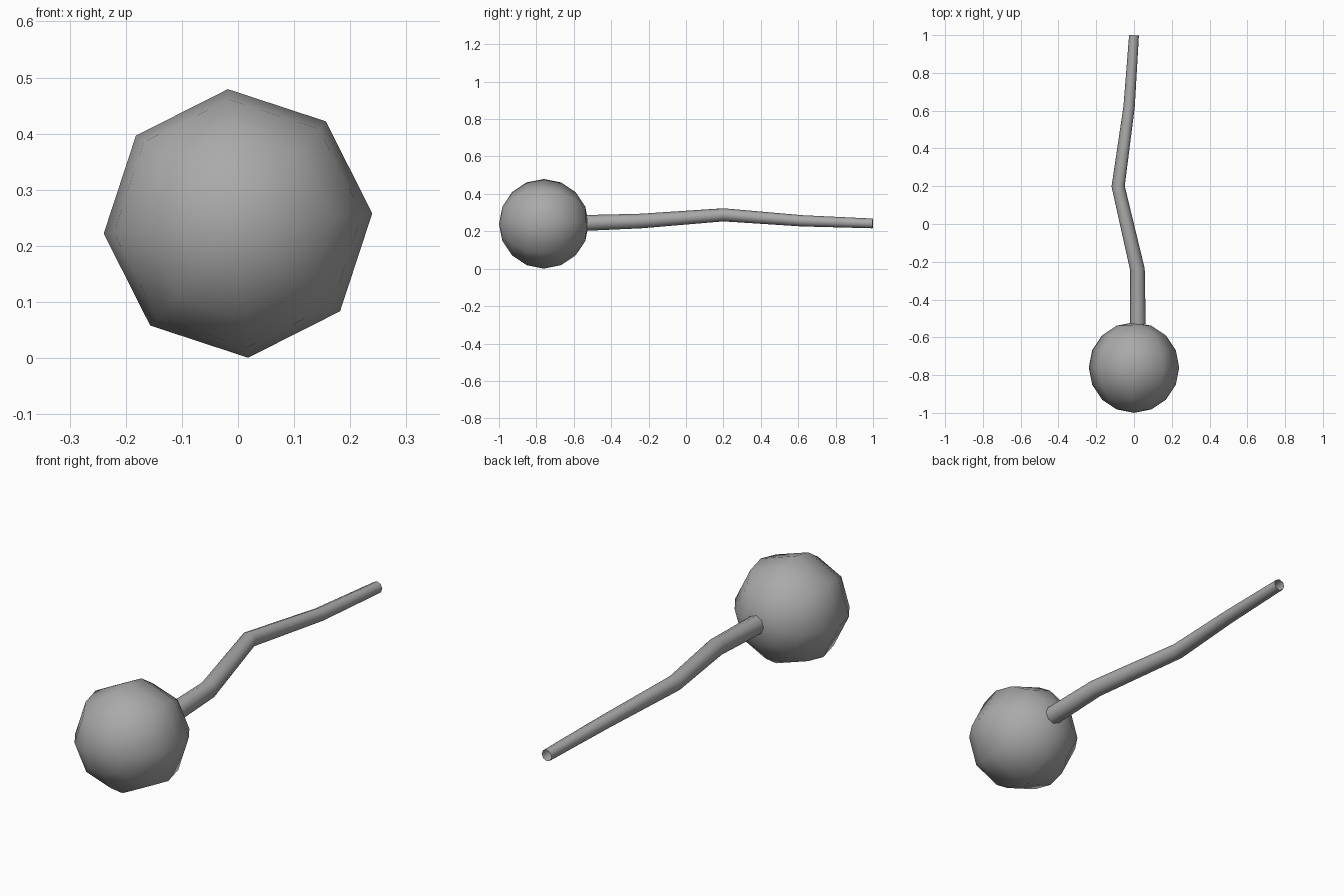
import bpy
import math

cube = bpy.data.objects.get("Cube")
if cube:
    bpy.data.objects.remove(cube, do_unlink=True)

# One plain grey for everything
grey = bpy.data.materials.new("grey")
grey.use_nodes = True
colour = (0.4, 0.4, 0.4, 1)
grey.diffuse_color = colour
grey.node_tree.nodes["Principled BSDF"].inputs["Base Color"].default_value = colour

# Head: low-poly ball with its poles along y
bpy.ops.mesh.primitive_uv_sphere_add(segments=8, ring_count=8, radius=0.24)
head = bpy.context.object
head.name = "round_head"
head.rotation_euler = (math.pi / 2, math.radians(-4.3), 0)
head.location = (0, -0.76, 0.24)
head.data.materials.append(grey)
bpy.ops.object.shade_smooth()

# Tail: open tapering tube along a crooked path (x, y, z, radius)
path = [
    (0.02, -0.53, 0.245, 0.042),
    (0.018, -0.24, 0.255, 0.039),
    (-0.084, 0.2, 0.288, 0.035),
    (-0.026, 0.62, 0.256, 0.030),
    (0, 0.999, 0.242, 0.026),
]
curve = bpy.data.curves.new("tail", "CURVE")
curve.dimensions = "3D"
curve.bevel_depth = 1
curve.bevel_resolution = 2
curve.use_fill_caps = False
spline = curve.splines.new("POLY")
spline.points.add(len(path) - 1)
for point, (x, y, z, radius) in zip(spline.points, path):
    point.co = (x, y, z, 1)
    point.radius = radius
tail = bpy.data.objects.new("tail", curve)
bpy.context.collection.objects.link(tail)
curve.materials.append(grey)

# Turn the tube into a smooth mesh
bpy.ops.object.select_all(action="DESELECT")
tail.select_set(True)
bpy.context.view_layer.objects.active = tail
bpy.ops.object.convert(target="MESH")
bpy.ops.object.shade_smooth()
